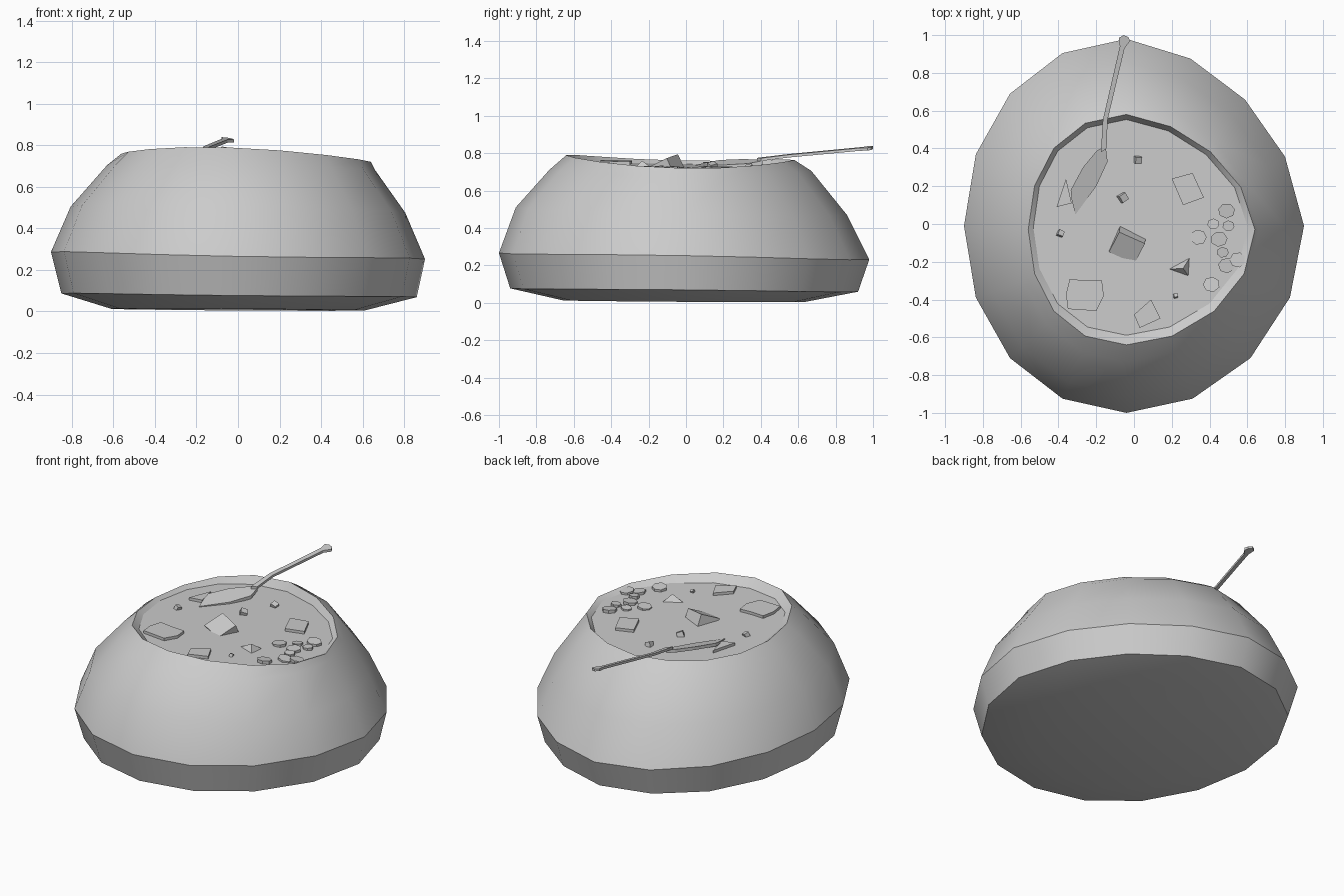
import bpy, bmesh
from math import sin, cos, tau, pi, radians
from mathutils import Vector, Euler

if "Cube" in bpy.data.objects:
    bpy.data.objects.remove(bpy.data.objects["Cube"])

N = 16


def mesh_object(name, verts, faces, smooth=False):
    me = bpy.data.meshes.new(name)
    me.from_pydata(verts, [], faces)
    bm = bmesh.new()
    bm.from_mesh(me)
    bmesh.ops.recalc_face_normals(bm, faces=bm.faces)
    bm.to_mesh(me)
    bm.free()
    ob = bpy.data.objects.new(name, me)
    bpy.context.collection.objects.link(ob)
    if smooth:
        bpy.context.view_layer.objects.active = ob
        ob.select_set(True)
        bpy.ops.object.shade_smooth_by_angle(angle=radians(30))
        ob.select_set(False)
    return ob


def ring(cx, cy, rx, ry, z, tilt_x=0.0, tilt_y=0.0, saddle=0.0, skew=0.04):
    """Lopsided oval, flattened at the back right, whose height leans and dips."""
    out = []
    for i in range(N):
        a = tau * i / N
        c, s = cos(a), sin(a)
        f = 1 - 0.045 * sin(2 * a) if a < pi / 2 else 1
        out.append((cx + f * rx * c - skew * s * s, cy + f * ry * s,
                    z + tilt_x * c + tilt_y * s + saddle * cos(2 * a)))
    return out


def soup_z(x, y):
    """Height of the slightly leaning soup surface."""
    return 0.724 - 0.033 * x - 0.025 * y


def slab(name, pts, top, thick):
    """Extruded outline; top is a height function of x and y."""
    n = len(pts)
    low = [(x, y, top(x, y) - thick) for x, y in pts]
    high = [(x, y, top(x, y)) for x, y in pts]
    faces = [tuple(range(n)), tuple(range(n, 2 * n))]
    faces += [(i, (i + 1) % n, n + (i + 1) % n, n + i) for i in range(n)]
    return mesh_object(name, low + high, faces)


def cube(name, loc, size, rot):
    m = Euler([radians(r) for r in rot]).to_matrix()
    v = [m @ Vector((x * size[0], y * size[1], z * size[2])) / 2 + Vector(loc)
         for x in (-1, 1) for y in (-1, 1) for z in (-1, 1)]
    f = [(0, 1, 3, 2), (4, 5, 7, 6), (0, 1, 5, 4), (2, 3, 7, 6), (0, 2, 6, 4), (1, 3, 7, 5)]
    return mesh_object(name, v, f)


# Bread bowl: stacked lopsided rings from base to rim and into the hollow
soup_edge = [(x, y, soup_z(x, y)) for x, y, _ in ring(0.035, -0.018, 0.568, 0.571, 0, skew=0.075)]
rings = [
    ring(0, -0.01, 0.61, 0.65, 0.009, -0.004, -0.004),
    ring(0.005, -0.01, 0.855, 0.93, 0.073, -0.009, -0.009, 0.005),
    ring(0, -0.01, 0.90, 0.99, 0.259, -0.017, -0.017, 0.01),
    ring(0, -0.025, 0.805, 0.885, 0.49, -0.015, -0.02),
    ring(0.015, -0.03, 0.645, 0.70, 0.70, -0.012, -0.003, -0.008, 0.05),
    ring(0.04, -0.03, 0.60, 0.61, 0.758, -0.02, -0.013, -0.018, 0.08),
    soup_edge,
]
verts = [p for r in rings for p in r]
faces = [(k * N + i, k * N + (i + 1) % N, (k + 1) * N + (i + 1) % N, (k + 1) * N + i)
         for k in range(len(rings) - 1) for i in range(N)]
faces.append(tuple(range(N)))
mesh_object("bread_bowl", verts, faces, smooth=True)

# Soup surface
mesh_object("soup", soup_edge, [tuple(range(N))])

# Spoon: long sloping handle with a flared end, and a half-sunken tilted bowl
slope = lambda x, y: 0.775 + 0.1 * (y - 0.4) - 0.15 * (x + 0.16 - 0.2 * (y - 0.4))
slab("spoon_handle", [(-0.175, 0.38), (-0.145, 0.40), (-0.14, 0.55), (-0.05, 0.93),
                      (-0.02, 0.97), (-0.03, 0.99), (-0.055, 1.0), (-0.08, 0.985),
                      (-0.075, 0.94), (-0.165, 0.55)], slope, 0.015)
slab("spoon_bowl", [(-0.195, 0.39), (-0.15, 0.41), (-0.14, 0.33), (-0.20, 0.20),
                    (-0.31, 0.05), (-0.33, 0.13), (-0.335, 0.18), (-0.27, 0.30)],
     lambda x, y: 0.762 + 0.05 * (y - 0.4) - 0.22 * (x + 0.17 - 0.5 * (y - 0.4)), 0.02)

# Flat-cut vegetable chunks floating in the soup
chunks = {
    "square_chunk": [(0.20, 0.24), (0.31, 0.27), (0.37, 0.14), (0.26, 0.10)],
    "large_chunk": [(-0.34, -0.29), (-0.26, -0.30), (-0.17, -0.30), (-0.16, -0.38),
                    (-0.20, -0.46), (-0.35, -0.45), (-0.36, -0.37)],
    "front_chunk": [(0.0, -0.48), (0.09, -0.40), (0.14, -0.50), (0.03, -0.55)],
    "left_chunk": [(-0.41, 0.09), (-0.36, 0.24), (-0.33, 0.11)],
}
for name, pts in chunks.items():
    slab(name, pts, lambda x, y: soup_z(x, y) + 0.017, 0.03)

# Tilted potato cube and a pointed wedge
cube("potato_cube", (-0.035, -0.105, 0.712), (0.15, 0.13, 0.10), (24, 8, -24))
mesh_object("wedge_chunk", [(0.16, -0.24, 0.71), (0.30, -0.17, 0.71), (0.295, -0.285, 0.71),
                            (0.26, -0.235, 0.76)], [(0, 1, 2), (0, 1, 3), (1, 2, 3), (2, 0, 3)])

# Small crumbs
for i, (x, y, s) in enumerate([(0.02, 0.34, 0.035), (-0.06, 0.14, 0.04),
                               (-0.39, -0.05, 0.03), (0.22, -0.38, 0.02)]):
    cube(f"crumb_{i + 1}", (x, y, soup_z(x, y) + 0.005), (s, s, s), (15, 20, 35 * i))

# Cluster of chopped round slices on the right
slices = [(0.34, -0.07), (0.45, -0.08), (0.49, 0.07), (0.49, -0.22), (0.55, -0.19),
          (0.41, -0.32), (0.42, 0.0), (0.50, -0.01), (0.47, -0.15)]
for i, (x, y) in enumerate(slices):
    r = 0.045 if i < 6 else 0.032
    pts = [(x + r * cos(tau * k / 7 + i), y + r * 0.9 * sin(tau * k / 7 + i)) for k in range(7)]
    slab(f"round_slice_{i + 1}", pts,
         lambda px, py, i=i, x=x, y=y: soup_z(px, py) + 0.012 + 0.003 * (i % 3)
         + 0.12 * cos(i) * (px - x) + 0.12 * sin(i) * (py - y), 0.02)
